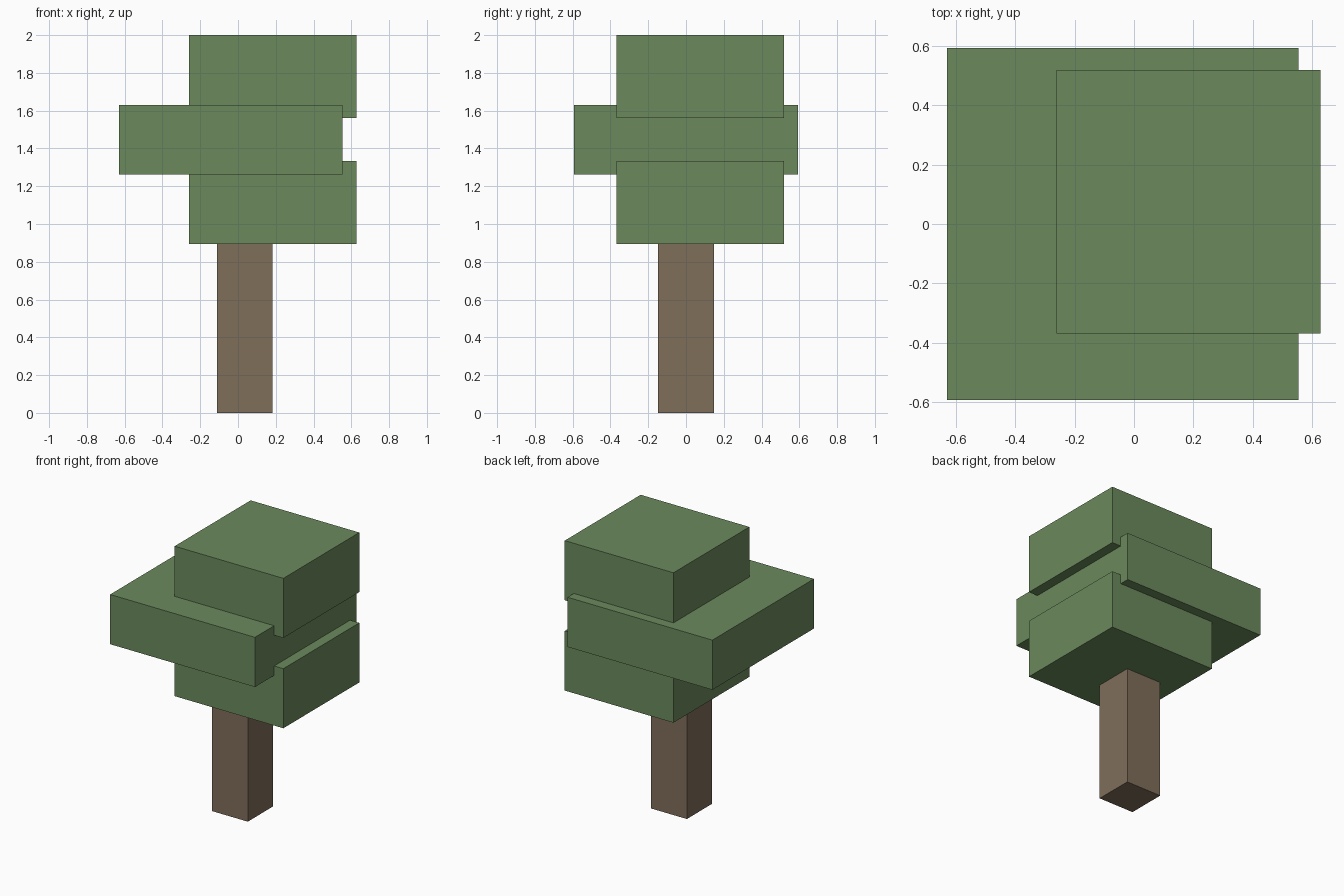
import bpy
import bmesh
from mathutils import Matrix, Vector

cube = bpy.data.objects.get("Cube")
if cube:
    bpy.data.objects.remove(cube, do_unlink=True)


def make_material(name, color):
    mat = bpy.data.materials.new(name)
    mat.use_nodes = True
    mat.diffuse_color = color
    mat.node_tree.nodes["Principled BSDF"].inputs["Base Color"].default_value = color
    return mat


def make_block(name, low, high, mat):
    """Box spanning two opposite corners, with its origin at the centre."""
    low, high = Vector(low), Vector(high)
    bm = bmesh.new()
    bmesh.ops.create_cube(bm, size=1, matrix=Matrix.Diagonal((*(high - low), 1)))
    mesh = bpy.data.meshes.new(name)
    bm.to_mesh(mesh)
    bm.free()
    mesh.materials.append(mat)
    obj = bpy.data.objects.new(name, mesh)
    obj.location = (low + high) / 2
    bpy.context.collection.objects.link(obj)
    return obj


leaf_green = make_material("leaf green", (0.147, 0.254, 0.107, 1))
bark_brown = make_material("bark brown", (0.212, 0.156, 0.102, 1))

# Square trunk, reaching the underside of the foliage
make_block("trunk", (-0.11, -0.147, 0), (0.183, 0.147, 0.893), bark_brown)

# Two equal foliage blocks with a wider slab interlocked between them
for name, bottom, top in (("lower_foliage", 0.893, 1.333), ("upper_foliage", 1.56, 2)):
    make_block(name, (-0.26, -0.368, bottom), (0.628, 0.518, top), leaf_green)
make_block("middle_foliage", (-0.63, -0.592, 1.263), (0.553, 0.592, 1.63), leaf_green)
